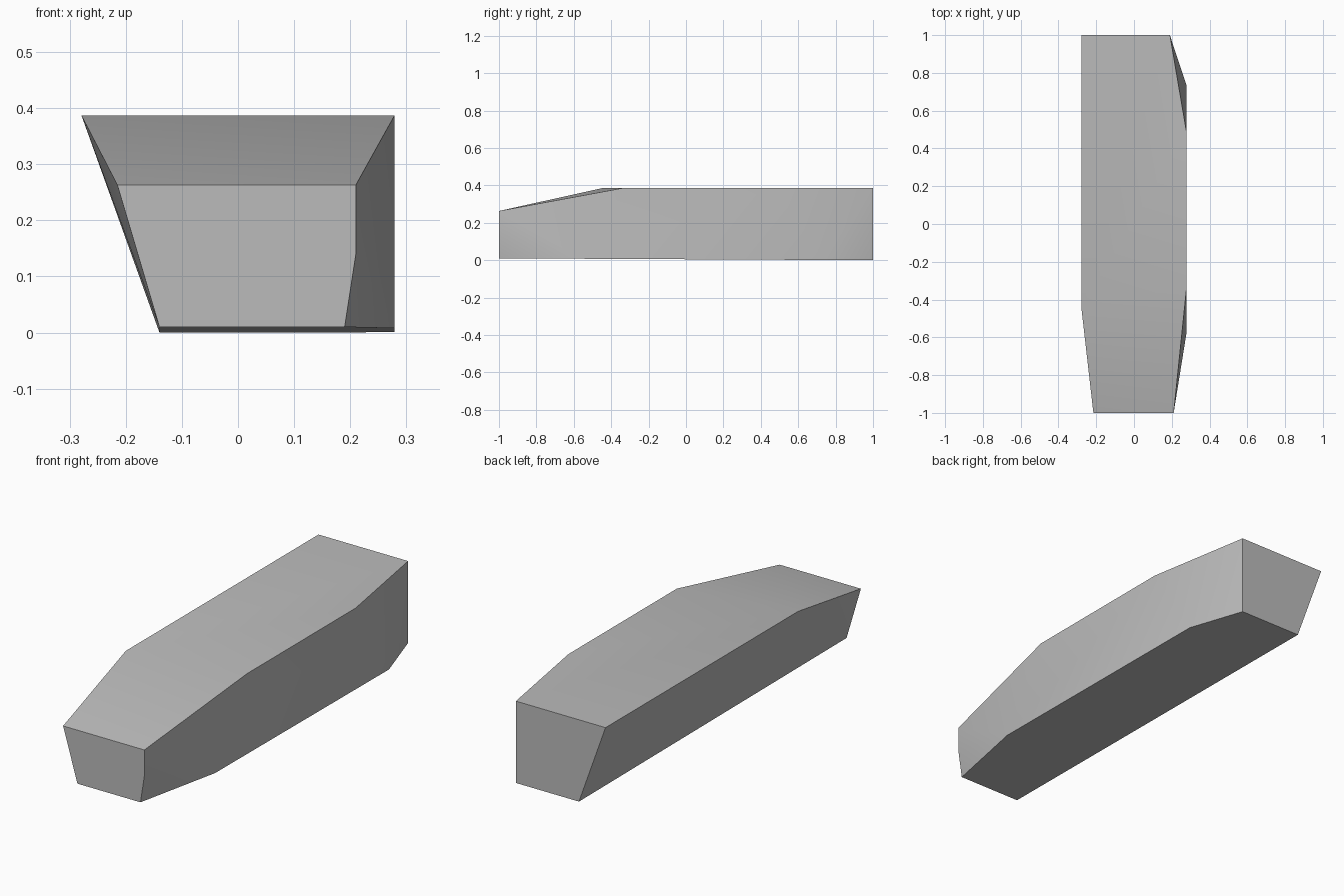
import bpy
import bmesh
import math

cube = bpy.data.objects.get("Cube")
if cube:
    bpy.data.objects.remove(cube, do_unlink=True)

# Plain grey finish
grey = bpy.data.materials.new("Plain grey")
grey.use_nodes = True
colour = (0.5, 0.5, 0.5, 1)
grey.diffuse_color = colour
grey.node_tree.nodes["Principled BSDF"].inputs["Base Color"].default_value = colour

TOP = 0.387

# Nose end: cropped five-sided outline (x, z)
nose = [(-0.215, 0.263), (0.21, 0.263), (0.21, 0.14), (0.19, 0.01), (-0.14, 0.01)]
# Flat top deck outline (x, y)
deck = [(-0.279, -0.44), (0.279, -0.33), (0.279, 0.48), (0.19, 1), (-0.279, 1)]
# Underside corners (x, y), rising very slightly towards the nose
base = [(0.279, -0.57), (0.279, 0.73), (0.19, 1), (-0.14, 1)]

points = [(x, -1, z) for x, z in nose]
points += [(x, y, TOP) for x, y in deck]
points += [(x, y, 0.005 * (1 - y)) for x, y in base]

# Solid faceted body stretched over the outlines
bm = bmesh.new()
for p in points:
    bm.verts.new(p)
bmesh.ops.convex_hull(bm, input=bm.verts[:])
bmesh.ops.dissolve_limit(bm, angle_limit=math.radians(0.5),
                         verts=bm.verts[:], edges=bm.edges[:])
bmesh.ops.recalc_face_normals(bm, faces=bm.faces[:])
mesh = bpy.data.meshes.new("block_body")
bm.to_mesh(mesh)
bm.free()
mesh.materials.append(grey)

body = bpy.data.objects.new("block_body", mesh)
bpy.context.collection.objects.link(body)

# Soft blends on shallow bends, crisp main edges
bpy.ops.object.select_all(action="DESELECT")
body.select_set(True)
bpy.context.view_layer.objects.active = body
bpy.ops.object.shade_smooth_by_angle(angle=math.radians(30))
